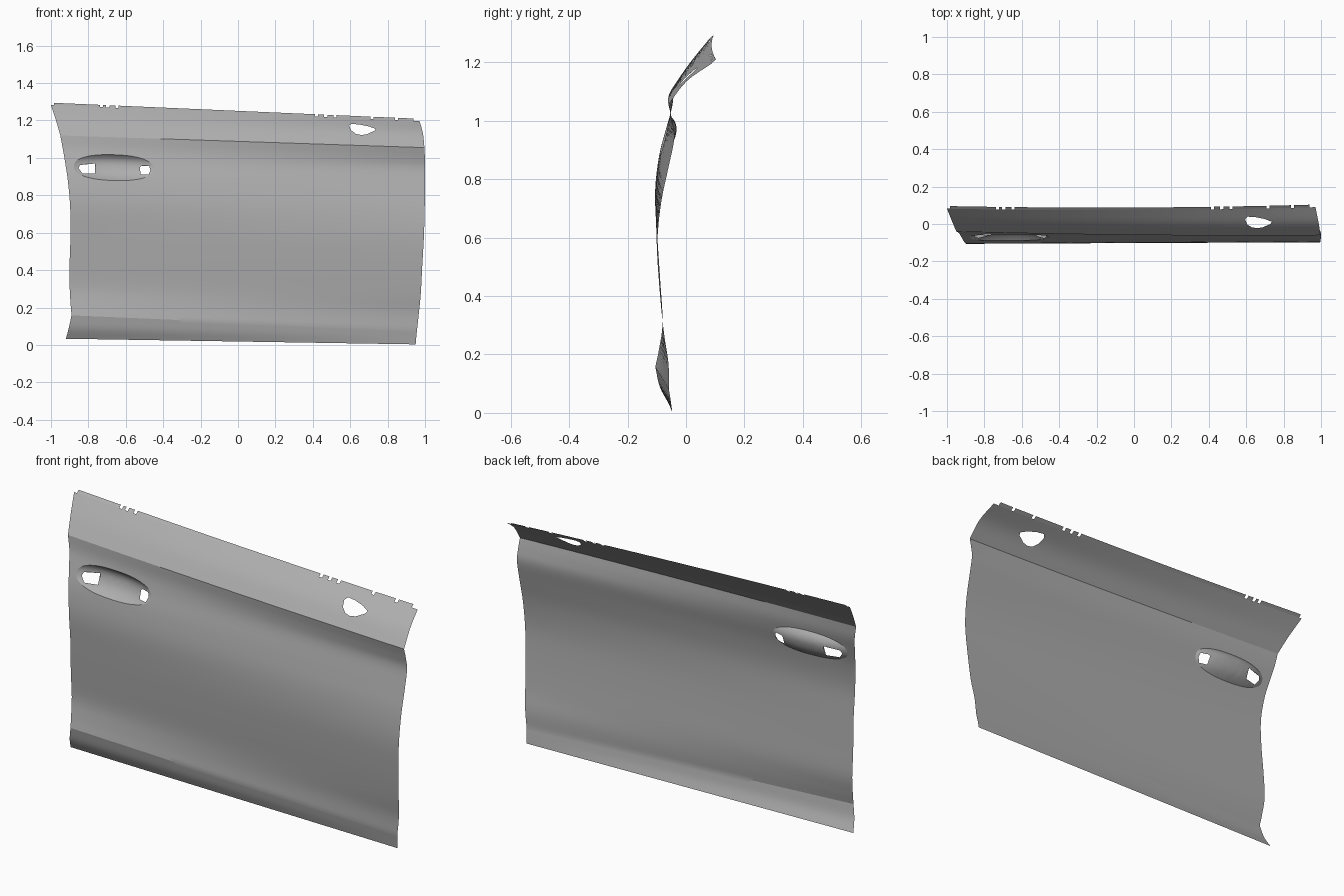
import bpy, bmesh, math
from mathutils import Vector
from mathutils.geometry import delaunay_2d_cdt

if "Cube" in bpy.data.objects:
    bpy.data.objects.remove(bpy.data.objects["Cube"])

paint = bpy.data.materials.new("grey paint")
paint.use_nodes = True
GREY = (0.42, 0.42, 0.42, 1)
paint.diffuse_color = GREY
paint.node_tree.nodes["Principled BSDF"].inputs["Base Color"].default_value = GREY

# Panel sections, bottom to top: (x, y, z) at the rear edge and at the front edge
SECTIONS = [
    ((-.92, -.06, .033), (.95, -.047, .003)),
    ((-.905, -.09, .09), (.953, -.052, .04)),
    ((-.89, -.105, .158), (.957, -.058, .078)),
    ((-.895, -.092, .22), (.967, -.06, .17)),
    ((-.9, -.08, .31), (.977, -.075, .27)),
    ((-.9, -.088, .45), (.985, -.09, .42)),
    ((-.895, -.098, .6), (.994, -.098, .58)),
    ((-.898, -.106, .75), (.998, -.085, .72)),
    ((-.91, -.092, .88), (1, -.06, .84)),
    ((-.925, -.066, .98), (1, -.04, .94)),
    ((-.937, -.047, 1.05), (.999, -.047, 1)),
    ((-.95, -.04, 1.12), (.997, -.06, 1.055)),
    ((-.973, .015, 1.2), (.988, .002, 1.135)),
    ((-1, .082, 1.283), (.97, .09, 1.197)),
]
TOP = len(SECTIONS) - 1
CREASES = (0, 2, 11, TOP)      # rows where the curve breaks
U_SCALE = 24                   # keeps the triangulation space even


def edge_point(side, v):
    """Smooth curve through one edge, broken at the creases."""
    i = min(int(v), TOP - 1)
    t = v - i
    p, q = Vector(SECTIONS[i][side]), Vector(SECTIONS[i + 1][side])
    m = q - p if i in CREASES else (q - Vector(SECTIONS[i - 1][side])) / 2
    n = q - p if i + 1 in CREASES else (Vector(SECTIONS[i + 2][side]) - p) / 2
    return (p * (2*t**3 - 3*t*t + 1) + m * (t**3 - 2*t*t + t)
            + q * (3*t*t - 2*t**3) + n * (t**3 - t*t))


def surface(u, v):
    p = edge_point(0, v).lerp(edge_point(1, v), u)
    p.y -= 0.012 * 4 * u * (1 - u) * (v / TOP) ** 2
    return p


def to_uv(x, z):
    """Find the panel coordinates under a point seen from the front."""
    u = 0.5
    for _ in range(8):
        lo, hi = 0, TOP
        for _ in range(24):
            v = (lo + hi) / 2
            if surface(u, v).z < z:
                lo = v
            else:
                hi = v
        a, b = edge_point(0, v).x, edge_point(1, v).x
        u = (x - a) / (b - a)
    return Vector((u * U_SCALE, v))


# Handle recess: a long soft-cornered oval
CX, CZ, A, B, POWER = -.665, .948, .213, .069, 2.3


def recess_point(r, k):
    a = math.tau * k / 56
    c, s = math.cos(a), math.sin(a)
    dx = A * r * math.copysign(abs(c) ** (2 / POWER), c)
    dz = B * r * math.copysign(abs(s) ** (2 / POWER), s)
    return CX + dx, CZ + dz - .03 * dx


def recess_radius(x, z):
    dx = x - CX
    dz = z - CZ + .03 * dx
    return (abs(dx / A) ** POWER + abs(dz / B) ** POWER) ** (1 / POWER)


def inside(x, z, loop):
    hit = False
    for (x1, z1), (x2, z2) in zip(loop, loop[1:] + loop[:1]):
        if (z1 > z) != (z2 > z) and x < x1 + (z - z1) * (x2 - x1) / (z2 - z1):
            hit = not hit
    return hit


# Cut-outs: mirror opening and two handle openings
HOLES = [
    [(.594, 1.172), (.607, 1.182), (.65, 1.178), (.7, 1.168), (.737, 1.155),
     (.73, 1.145), (.69, 1.127), (.66, 1.122), (.63, 1.128), (.605, 1.147)],
    [(-.853, .945), (-.845, .962), (-.765, .97), (-.765, .917), (-.832, .917)],
    [(-.525, .95), (-.515, .958), (-.475, .957), (-.468, .935), (-.478, .91), (-.52, .91)],
]

points, edges = [], []


def add_loop(loop):
    start = len(points)
    points.extend(to_uv(x, z) for x, z in loop)
    edges.extend((start + i, start + (i + 1) % len(loop)) for i in range(len(loop)))


# Regular grid, left open where the recess goes; crease rows are kept as edges
COLS, STEPS = 56, 4
for row in range(TOP * STEPS + 1):
    v = row / STEPS
    previous = None
    for col in range(COLS + 1):
        p = surface(col / COLS, v)
        if recess_radius(p.x, p.z) < 1.04:
            previous = None
            continue
        points.append(Vector((col / COLS * U_SCALE, v)))
        if v in CREASES and previous is not None:
            edges.append((previous, len(points) - 1))
        previous = len(points) - 1
add_loop([recess_point(1, k) for k in range(56)])
for ring in (.96, .9, .82, .72, .6, .45, .3, .12):
    points.extend(to_uv(*recess_point(ring, k)) for k in range(0, 56, 1 if ring > .5 else 2))
for hole in HOLES:
    add_loop(hole)

flat, _, faces, *_ = delaunay_2d_cdt(points, edges, [], 0, 1e-5)


def make_object(name, bm):
    mesh = bpy.data.meshes.new(name)
    bm.to_mesh(mesh)
    bm.free()
    mesh.materials.append(paint)
    obj = bpy.data.objects.new(name, mesh)
    bpy.context.collection.objects.link(obj)
    bpy.ops.object.select_all(action='DESELECT')
    obj.select_set(True)
    bpy.context.view_layer.objects.active = obj
    bpy.ops.object.shade_smooth_by_angle(angle=math.radians(18))
    return obj


# Door skin
bm = bmesh.new()
verts = []
for p in flat:
    co = surface(p.x / U_SCALE, p.y)
    r = recess_radius(co.x, co.z)
    if r < 1:
        co.y += .036 * (1 - r ** 2.6)
    verts.append(bm.verts.new(co))
for f in faces:
    corners = [verts[i] for i in f]
    mid = sum((c.co for c in corners), Vector()) / len(corners)
    if not any(inside(mid.x, mid.z, h) for h in HOLES):
        bm.faces.new(corners)
bmesh.ops.delete(bm, geom=[v for v in bm.verts if not v.link_faces], context='VERTS')
make_object("door_skin", bm)

# Turned-back flange along the top, with small notches
NOTCHES = (16, 18, 21, 86, 89, 92, 104, 112)
bm = bmesh.new()
for i in range(1, 118):
    if i in NOTCHES:
        continue
    low = [surface(k / 120, TOP) for k in (i, i + 1)]
    high = [p + Vector((0, .014, .012)) for p in low]
    bm.faces.new([bm.verts.new(p) for p in (low[0], low[1], high[1], high[0])])
bmesh.ops.remove_doubles(bm, verts=bm.verts, dist=1e-5)
make_object("top_flange", bm)
